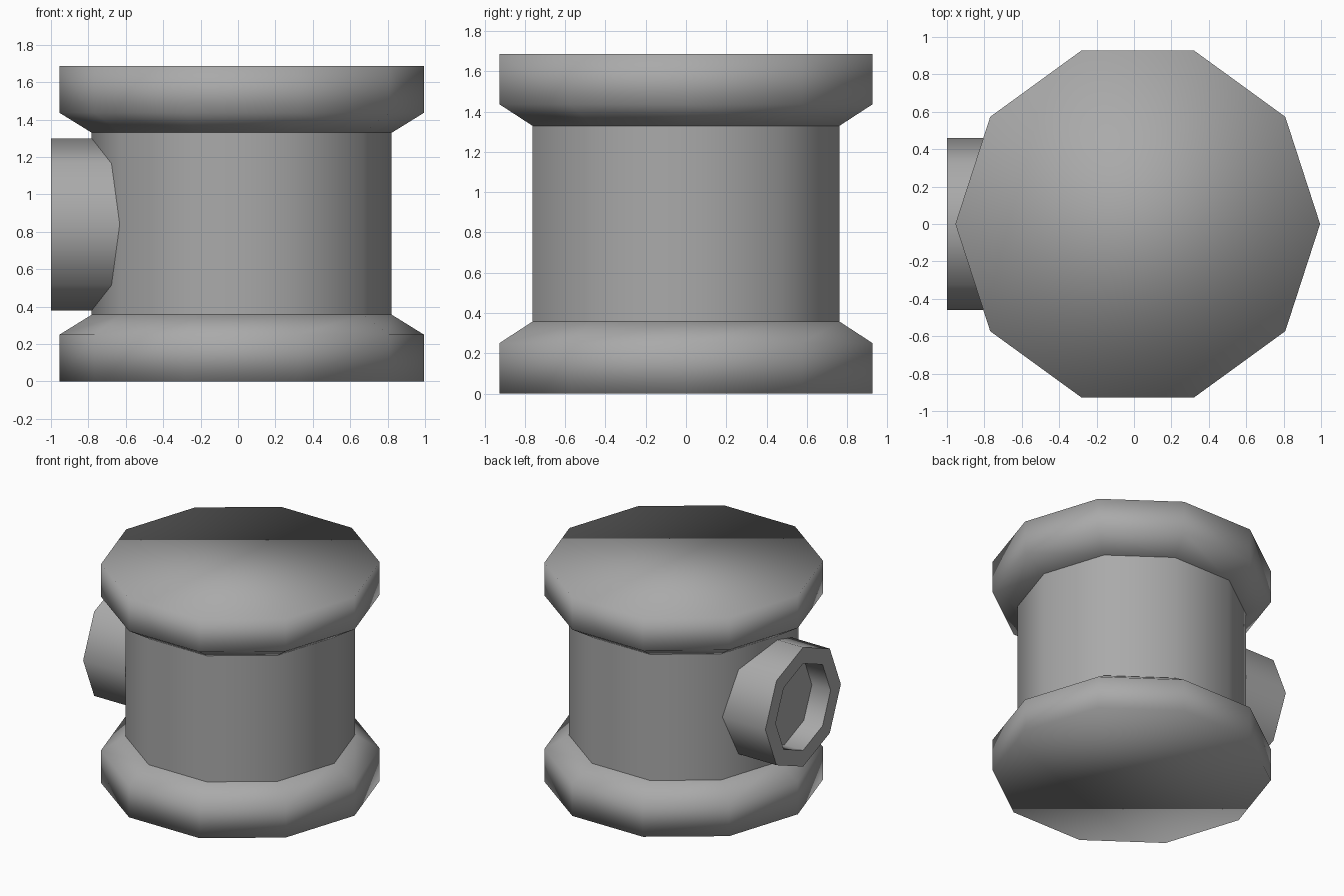
import bpy, bmesh, math
from mathutils import Matrix, Vector

default_cube = bpy.data.objects.get("Cube")
if default_cube:
    bpy.data.objects.remove(default_cube, do_unlink=True)

GREY = (0.4, 0.4, 0.4, 1.0)
grey = bpy.data.materials.new("plain grey")
grey.use_nodes = True
grey.diffuse_color = GREY
grey.node_tree.nodes["Principled BSDF"].inputs["Base Color"].default_value = GREY

CENTRE_X = 0.02


def lathe(name, profile, sides, matrix, smooth_angle=None):
    """Turn (radius, height) points into a closed faceted solid."""
    bm = bmesh.new()
    rings = []
    for radius, height in profile:
        ring = []
        for k in range(sides):
            a = math.tau * k / sides
            ring.append(bm.verts.new((radius * math.cos(a), radius * math.sin(a), height)))
        rings.append(ring)
    for low, high in zip(rings, rings[1:]):
        for k in range(sides):
            n = (k + 1) % sides
            bm.faces.new((low[k], low[n], high[n], high[k]))
    bm.faces.new(rings[0][::-1])
    bm.faces.new(rings[-1])
    bmesh.ops.transform(bm, matrix=matrix, verts=bm.verts)
    bmesh.ops.recalc_face_normals(bm, faces=bm.faces)
    mesh = bpy.data.meshes.new(name)
    bm.to_mesh(mesh)
    bm.free()
    mesh.materials.append(grey)
    obj = bpy.data.objects.new(name, mesh)
    bpy.context.collection.objects.link(obj)
    bpy.ops.object.select_all(action='DESELECT')
    obj.select_set(True)
    bpy.context.view_layer.objects.active = obj
    if smooth_angle is None:
        bpy.ops.object.shade_smooth()
    else:
        bpy.ops.object.shade_smooth_by_angle(angle=math.radians(smooth_angle))
    return obj


upright = Matrix.Translation(Vector((CENTRE_X, 0, 0)))

# Flanges: ten-sided discs with a chamfer towards the body, fully smooth
flange = [(0.975, 0), (0.975, 0.25), (0.802, 0.357)]
lathe("bottom_flange", flange, 10, upright)
lathe("top_flange", [(r, 1.687 - z) for r, z in flange], 10, upright)

# Main barrel
lathe("barrel", [(0.802, 0.35), (0.802, 1.337)], 10, upright, 50)

# Side outlet: octagonal pipe with a blind hole, pointing to -x
sideways = Matrix.Translation(Vector((0, 0, 0.84))) @ Matrix.Rotation(-math.pi / 2, 4, 'Y')
lathe("side_outlet", [(0.46, 0.5), (0.46, 1), (0.335, 1), (0.335, 0.84)], 8, sideways, 50)
